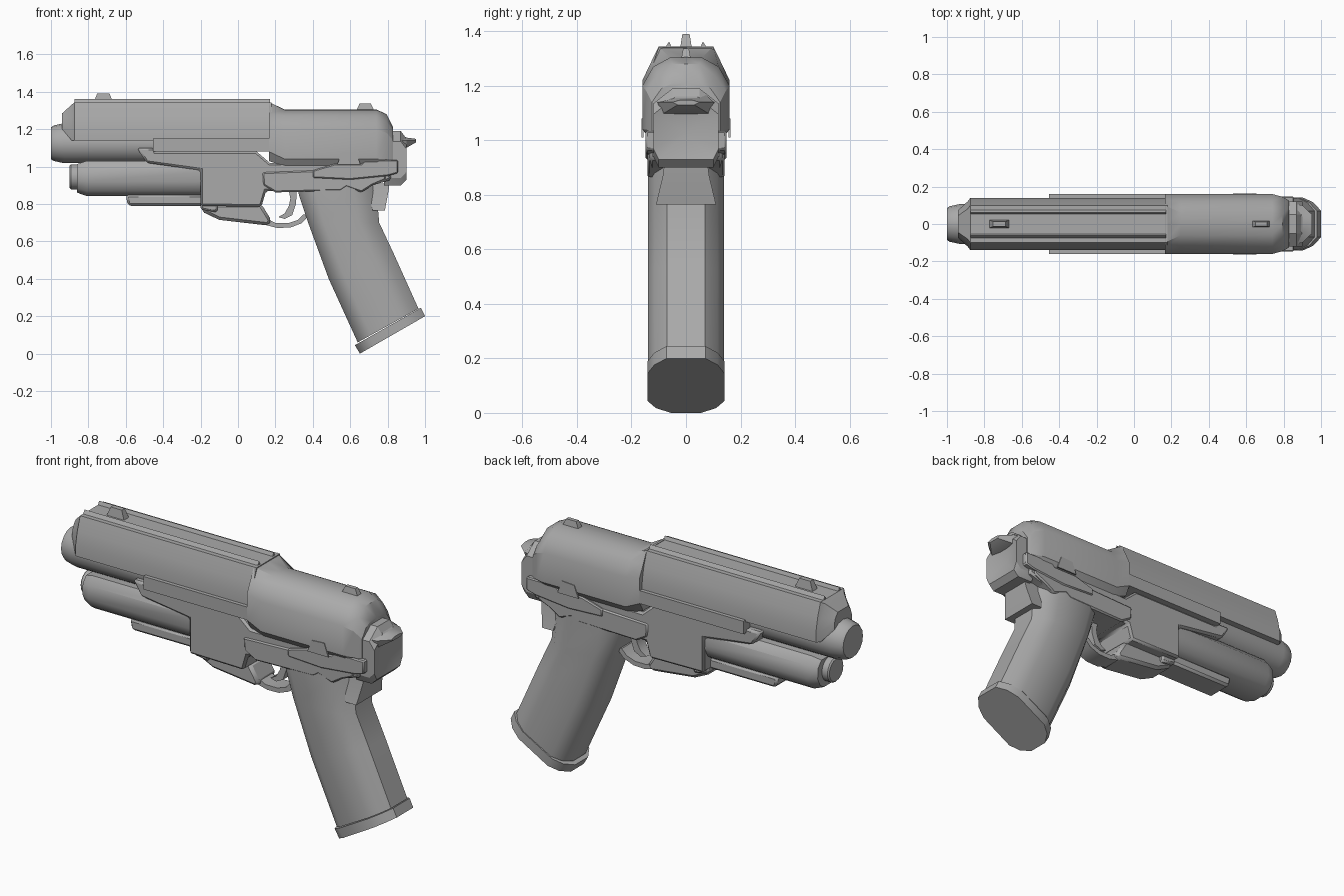
import bpy, bmesh, math
from mathutils import Vector

metal = bpy.data.materials.new("mid_grey")
metal.diffuse_color = (0.4, 0.4, 0.4, 1)


def finish(name, bm, bevel=0, angle=35):
    bmesh.ops.remove_doubles(bm, verts=bm.verts, dist=1e-5)
    bmesh.ops.recalc_face_normals(bm, faces=bm.faces)
    me = bpy.data.meshes.new(name)
    bm.to_mesh(me)
    bm.free()
    ob = bpy.data.objects.new(name, me)
    bpy.context.collection.objects.link(ob)
    me.materials.append(metal)
    if bevel:
        m = ob.modifiers.new("chamfer", 'BEVEL')
        m.width, m.segments, m.limit_method = bevel, 1, 'ANGLE'
        m.angle_limit = math.radians(50)
    bpy.ops.object.select_all(action='DESELECT')
    ob.select_set(True)
    bpy.context.view_layer.objects.active = ob
    bpy.ops.object.shade_smooth_by_angle(angle=math.radians(angle))
    return ob


def loft(name, rings, bevel=0, angle=35):
    """Skin a row of closed rings and cap both ends."""
    bm = bmesh.new()
    rows = [[bm.verts.new(p) for p in r] for r in rings]
    n = len(rows[0])
    for a, b in zip(rows, rows[1:]):
        for i in range(n):
            j = (i + 1) % n
            bm.faces.new((a[i], a[j], b[j], b[i]))
    bm.faces.new(rows[0])
    bm.faces.new(rows[-1])
    return finish(name, bm, bevel, angle)


def prism(name, pts, w, bevel=0, y=0):
    """Side outline (x, z) extruded across y."""
    return loft(name, [[(x, y - w, z) for x, z in pts],
                       [(x, y + w, z) for x, z in pts]], bevel)


def half(x, pts):
    """Cross-section ring at x from its right half, top to bottom."""
    return ([(x, y, z) for y, z in pts] +
            [(x, -y, z) for y, z in reversed(pts) if y > 0])


def tube(name, z, stations, n=16):
    """Round part along x from (x, radius) stations."""
    return loft(name, [[(x, r * math.cos(2 * math.pi * i / n),
                         z + r * math.sin(2 * math.pi * i / n))
                        for i in range(n)] for x, r in stations])


# Barrel and lower tube end
tube("barrel", 1.125, [(-1, 0.085), (-0.985, 0.095), (-0.93, 0.107), (0.1, 0.107)])
tube("lower_tube_end", 0.945, [(-0.9, 0.06), (-0.893, 0.067), (-0.8, 0.067)])

# Front slide with tapered nose
front = [(0, 1.343), (0.1, 1.343), (0.124, 1.27), (0.138, 1.2), (0.14, 1.14), (0, 1.14)]
loft("front_slide", [
    half(-0.94, [(0, 1.285), (0.045, 1.285), (0.065, 1.26), (0.075, 1.23), (0.075, 1.2), (0, 1.2)]),
    half(-0.89, [(0, 1.33), (0.08, 1.33), (0.105, 1.26), (0.12, 1.2), (0.12, 1.14), (0, 1.14)]),
    half(-0.875, front), half(0.18, front)], angle=30)

# Pointed ribs along the slide top
for s in (-1, 1):
    loft("top_rib", [[(x, s * 0.05, 1.335), (x, s * 0.062, 1.362), (x, s * 0.08, 1.335)]
                     for x in (-0.875, 0.17)])

# Rear slide
body = [(0, 1.305), (0.06, 1.303), (0.12, 1.27), (0.16, 1.2), (0.16, 1.04), (0.13, 1.0), (0, 1.0)]
loft("rear_slide", [
    half(0.165, [(0, 1.345), (0.1, 1.345), (0.13, 1.283), (0.16, 1.22), (0.16, 1.08), (0.13, 1.03), (0, 1.03)]),
    half(0.25, body), half(0.74, body),
    half(0.795, [(0, 1.28), (0.05, 1.28), (0.105, 1.24), (0.145, 1.18), (0.145, 1.04), (0.12, 1.0), (0, 1.0)]),
    half(0.83, [(0, 1.21), (0.05, 1.21), (0.09, 1.19), (0.125, 1.14), (0.125, 1.03), (0.11, 1.0), (0, 1.0)]),
], angle=30)

# Side rail along the slide
prism("side_rail", [(-0.455, 1.08), (-0.455, 1.15), (0.17, 1.15), (0.17, 1.08)], 0.16)

# Frame
prism("frame", [(-0.54, 1.1), (-0.45, 1.1), (-0.44, 1.08), (0.1, 1.08), (0.17, 1.02), (0.8, 1.03),
                (0.82, 0.93), (0.72, 0.9), (0.66, 0.87), (0.15, 0.87), (0.125, 0.785),
                (-0.2, 0.79), (-0.2, 0.98), (-0.49, 1.02)], 0.135, 0.018)


# Lower tube housing
def housing(x, k):
    return half(x, [(y * k, 0.94 + (z - 0.94) * k) for y, z in
                    [(0, 1.03), (0.085, 1.03), (0.12, 0.99), (0.125, 0.92), (0.1, 0.87), (0.06, 0.843), (0, 0.843)]])


loft("lower_housing", [housing(-0.86, 0.82), housing(-0.81, 1), housing(0, 1)])
prism("under_rail", [(-0.6, 0.85), (-0.59, 0.795), (-0.57, 0.79), (-0.15, 0.79), (-0.15, 0.85)], 0.075, 0.012)

# Lower side plates with the raised safety lever
prism("lower_plate", [(0.13, 0.97), (0.135, 0.9), (0.2, 0.862), (0.55, 0.87), (0.58, 0.89),
                      (0.66, 0.862), (0.72, 0.9), (0.79, 0.93), (0.79, 0.99), (0.4, 0.98)], 0.142, 0.008)
prism("safety_lever", [(0.4, 0.94), (0.4, 0.98), (0.52, 1.015), (0.66, 1.015), (0.68, 1.035),
                       (0.855, 1.035), (0.855, 0.965), (0.8, 0.95), (0.6, 0.93)], 0.148, 0.006)
for s in (-1, 1):
    prism("slide_catch", [(0.53, 1.01), (0.555, 1.075), (0.63, 1.08), (0.655, 1.01)], 0.004, y=s * 0.16)

# Trigger guard and trigger
prism("guard_front", [(-0.195, 0.79), (-0.195, 0.76), (-0.1, 0.715), (0.16, 0.685), (0.18, 0.71),
                      (0.125, 0.8), (-0.1, 0.8)], 0.08, 0.02)
prism("guard_loop", [(0.13, 0.71), (0.15, 0.687), (0.21, 0.672), (0.28, 0.674), (0.34, 0.697), (0.38, 0.74),
                     (0.35, 0.745), (0.32, 0.715), (0.27, 0.698), (0.2, 0.698), (0.16, 0.72)], 0.05)
prism("guard_tab", [(-0.2, 0.81), (-0.2, 0.77), (-0.11, 0.755), (-0.11, 0.81)], 0.1, 0.01)
prism("trigger", [(0.27, 0.88), (0.315, 0.88), (0.31, 0.8), (0.29, 0.74), (0.25, 0.72), (0.215, 0.73),
                  (0.25, 0.75), (0.272, 0.79), (0.28, 0.83)], 0.03)

# Grip and base plate, rings running from front edge to back edge
SHAPE = [(0, 0.055), (0.09, 0.11), (0.22, 0.14), (0.72, 0.14), (0.88, 0.115), (1, 0.07)]


def grip_ring(f, b, k=1):
    f, b = Vector((f[0], 0, f[1])), Vector((b[0], 0, b[1]))
    r = [(f.lerp(b, t), y * k) for t, y in SHAPE]
    return [(p.x, y, p.z) for p, y in r] + [(p.x, -y, p.z) for p, y in reversed(r)]


loft("grip", [grip_ring((0.32, 0.92), (0.73, 0.92)), grip_ring((0.325, 0.85), (0.74, 0.87)),
              grip_ring((0.375, 0.7), (0.755, 0.7)), grip_ring((0.485, 0.4), (0.83, 0.54)),
              grip_ring((0.64, 0.06), (0.965, 0.24))], angle=40)
loft("grip_base", [grip_ring((0.625, 0.045), (0.978, 0.245), 1.01), grip_ring((0.652, 0.0), (1.0, 0.2), 1.01)])

# Tail block behind the grip
loft("grip_tail", [[(0.68, -0.08, 0.91), (0.81, -0.08, 0.91), (0.81, 0.08, 0.91), (0.68, 0.08, 0.91)],
                   [(0.69, -0.085, 0.87), (0.805, -0.085, 0.87), (0.805, 0.085, 0.87), (0.69, 0.085, 0.87)],
                   [(0.72, -0.11, 0.765), (0.785, -0.11, 0.765), (0.785, 0.11, 0.765), (0.72, 0.11, 0.765)]])

# Rear block with a hollowed back, and the hammer spur
bm = bmesh.new()
rings = [[bm.verts.new(p) for p in half(x, [(0.05, t), (0.12, t - 0.055), (0.12, b), (0.1, b - 0.04)])]
         for x, t, b in ((0.78, 1.19, 0.94), (0.87, 1.19, 0.94), (0.9, 1.15, 0.97))]
for a, b in zip(rings, rings[1:]):
    for i in range(8):
        bm.faces.new((a[i], a[i - 1], b[i - 1], b[i]))
bm.faces.new(rings[0])
centre = bm.verts.new((0.865, 0, 1.03))
for i in range(8):
    bm.faces.new((rings[2][i], rings[2][i - 1], centre))
finish("rear_block", bm, 0, 25)
loft("hammer_spur", [half(0.85, [(0.05, 1.19), (0.11, 1.14), (0.1, 1.09)]),
                     half(0.9, [(0.04, 1.155), (0.1, 1.14), (0.08, 1.1)]),
                     half(0.953, [(0.02, 1.148), (0.05, 1.14), (0.03, 1.13)])], angle=20)

# Sights
for name, x, z, l, h, w in (("front_sight", -0.72, 1.335, 0.055, 0.055, 0.022),
                            ("rear_sight", 0.68, 1.295, 0.05, 0.042, 0.018)):
    loft(name, [[(x + sx * l * k, sy * w * k, z + h * t)
                 for sx, sy in ((-1, -1), (1, -1), (1, 1), (-1, 1))]
                for k, t in ((1, 0), (0.6, 1))])
